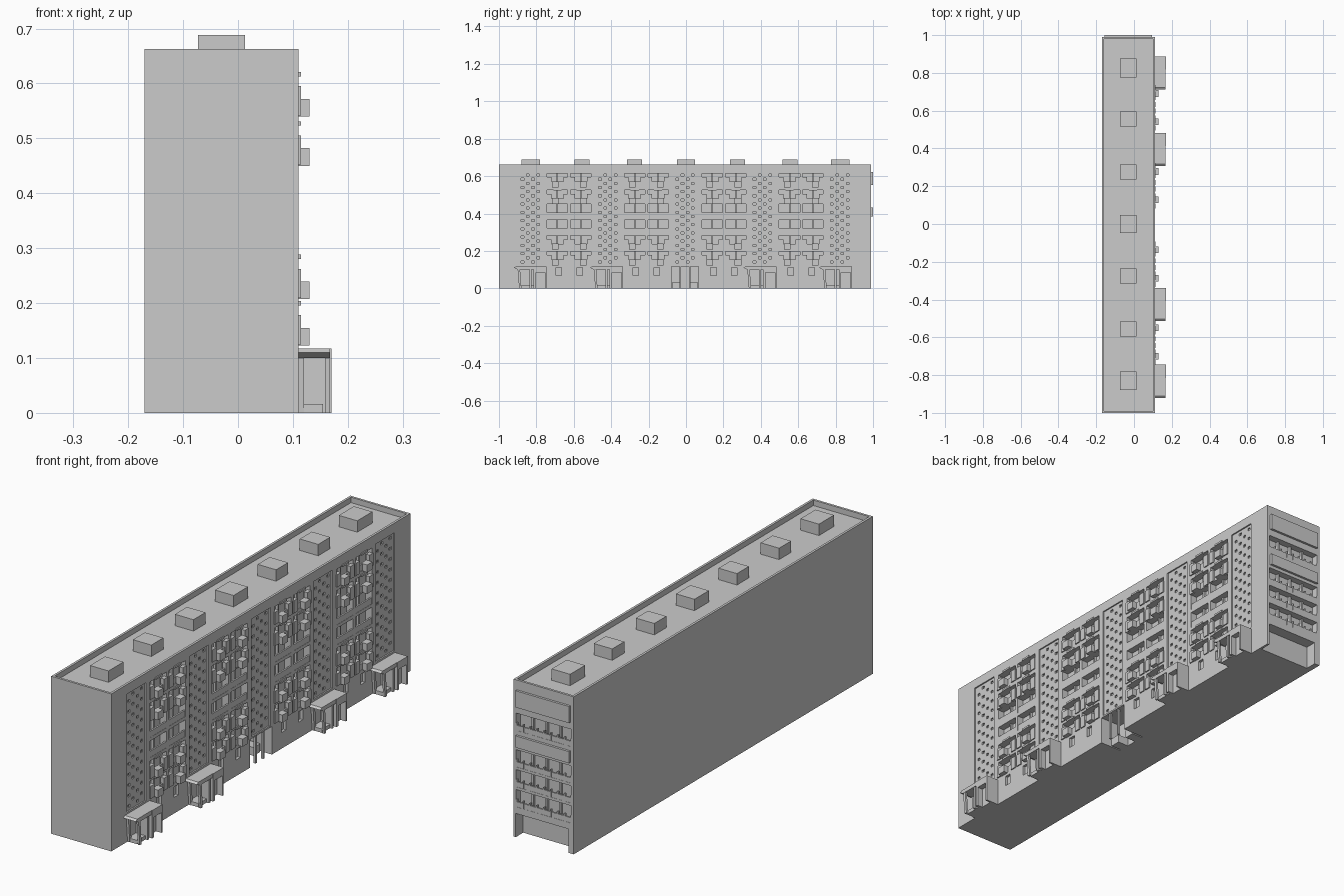
import bpy, bmesh
from mathutils import Matrix, Vector

if "Cube" in bpy.data.objects:
    bpy.data.objects.remove(bpy.data.objects["Cube"])


def boxes(name, items):
    """One object made of boxes given as (x0, x1, y0, y1, z0, z1)."""
    bm = bmesh.new()
    for x0, x1, y0, y1, z0, z1 in items:
        m = Matrix.Translation(((x0 + x1) / 2, (y0 + y1) / 2, (z0 + z1) / 2))
        m = m @ Matrix.Diagonal((x1 - x0, y1 - y0, z1 - z0, 1))
        bmesh.ops.create_cube(bm, size=1, matrix=m)
    me = bpy.data.meshes.new(name)
    bm.to_mesh(me)
    bm.free()
    ob = bpy.data.objects.new(name, me)
    bpy.context.collection.objects.link(ob)
    return ob


def prism(name, profile, x0, x1):
    """Extrude a (y, z) outline along x."""
    bm = bmesh.new()
    f = bm.faces.new([bm.verts.new((x0, y, z)) for y, z in profile])
    r = bmesh.ops.extrude_face_region(bm, geom=[f])
    vs = [v for v in r["geom"] if isinstance(v, bmesh.types.BMVert)]
    bmesh.ops.translate(bm, verts=vs, vec=Vector((x1 - x0, 0, 0)))
    bmesh.ops.recalc_face_normals(bm, faces=bm.faces)
    me = bpy.data.meshes.new(name)
    bm.to_mesh(me)
    bm.free()
    bpy.context.collection.objects.link(bpy.data.objects.new(name, me))


FX, EY, TOP = 0.11, 0.99, 0.663          # facade plane, end plane, parapet top
STAIRS = [-0.832, -0.418, -0.005, 0.408, 0.822]
BAYS = [-0.625, -0.212, 0.203, 0.616]
FLOORS = [0.128, 0.212, 0.296, 0.380, 0.455, 0.545]
END_ROWS = [0.128, 0.212, 0.296, 0.450]
ENTRIES = [-0.92, -0.513, 0.308, 0.712]

# main block and everything cut out of it
body = boxes("main_block", [(-0.17, FX, -1, EY, 0, TOP)])
cuts = [(-0.16, FX - 0.01, -0.99, EY - 0.01, 0.64, 0.8)]
cuts += [(FX - 0.02, 0.3, y - 0.063, y + 0.063, 0.125, 0.622) for y in STAIRS]
for b in BAYS:
    for s in (-1, 1):
        c = b + s * 0.0625
        cuts += [(FX - 0.03, 0.3, c - 0.055, c + 0.055, z, z + 0.07) for z in FLOORS]
        w = b + s * 0.056
        cuts.append((FX - 0.012, 0.3, w - 0.015, w + 0.015, 0.068, 0.112))
cuts += [(-0.158, 0.098, EY - 0.03, 1.2, z, z + 0.073) for z in END_ROWS]
cuts.append((-0.145, 0.1, EY - 0.05, 1.2, -0.1, 0.1))
cuts.append((0.01, 0.3, -0.078, 0.068, -0.1, 0.118))
cutter = boxes("cutter", cuts)
cutter.hide_render = True
mod = body.modifiers.new("openings", "BOOLEAN")
mod.operation, mod.solver, mod.object = "DIFFERENCE", "EXACT", cutter
bpy.context.view_layer.objects.active = body
bpy.ops.object.modifier_apply(modifier=mod.name)
bpy.data.objects.remove(cutter)

# roof houses
boxes("roof_houses", [(-0.073, 0.013, y - h, y + h, 0.635, 0.688) for y, h in
      [(-0.83, 0.05), (-0.555, 0.04), (-0.275, 0.04), (0, 0.048),
       (0.275, 0.04), (0.555, 0.04), (0.825, 0.05)]])

# perforated stairwell screens with staggered holes
for n, y in enumerate(STAIRS):
    bm = bmesh.new()
    cols, rows = 9, 45
    v = [[bm.verts.new((FX - 0.006, y - 0.063 + 0.126 * i / cols, 0.125 + 0.497 * j / rows))
          for j in range(rows + 1)] for i in range(cols + 1)]
    for i in range(cols):
        for j in range(rows):
            if not (i % 2 and j % 2 and (i + j) // 2 % 2):
                bm.faces.new((v[i][j], v[i + 1][j], v[i + 1][j + 1], v[i][j + 1]))
    me = bpy.data.meshes.new("stair_screen")
    bm.to_mesh(me)
    bm.free()
    ob = bpy.data.objects.new(f"stair_screen_{n + 1}", me)
    bpy.context.collection.objects.link(ob)
    ob.modifiers.new("thickness", "SOLIDIFY").thickness = 0.006

# balconies: parapets, projecting boxes, side frames and window mullions
parapets, fronts, frames, mullions = [], [], [], []
for b in BAYS:
    for s in (-1, 1):
        c, p = b + s * 0.0625, b + s * 0.075
        for k, z in enumerate(FLOORS):
            parapets.append((FX - 0.008, FX - 0.001, c - 0.056, c + 0.056, z - 0.001, z + 0.026))
            mullions.append((FX - 0.031, FX - 0.02, c - 0.004, c + 0.004, z - 0.001, z + 0.071))
            if k in (2, 3):
                continue
            fronts.append((FX - 0.009, 0.13, p - 0.0175, p + 0.0175, z - 0.005, z + 0.027))
            for e in (-1, 1):
                q = c + e * 0.045
                frames.append((FX - 0.012, 0.115, q - 0.013, q + 0.013, z - 0.003, z + 0.05))
            frames.append((FX - 0.004, 0.115, c - 0.022, c + 0.022, z + 0.068, z + 0.076))
boxes("balcony_parapets", parapets)
boxes("balcony_boxes", fronts)
boxes("balcony_side_frames", frames)
boxes("balcony_mullions", mullions)

# end wall: flat panels, loggia railings and posts
boxes("end_wall_panels", [(-0.155, 0.095, EY - 0.005, 1, z0, z1)
                          for z0, z1 in ((0.552, 0.622), (0.383, 0.432))])
rails, posts = [], []
for z in END_ROWS:
    rails.append((-0.159, 0.099, EY - 0.008, EY - 0.001, z - 0.001, z + 0.022))
    for i in range(9):
        x = -0.158 + 0.256 * i / 8
        posts.append((x - 0.003, x + 0.003, EY - 0.01, EY, z, z + 0.032))
    for i in (2, 4, 6):
        x = -0.158 + 0.256 * i / 8
        posts.append((x - 0.004, x + 0.004, EY - 0.031, EY - 0.018, z, z + 0.074))
boxes("loggia_railings", rails)
boxes("loggia_posts", posts)

# side entrances: an open porch with tilted canopy beside a boxed lobby
for n, y in enumerate(ENTRIES):
    a, m, e = y, y + 0.105, y + 0.175
    prism(f"porch_canopy_{n + 1}", [(a, 0.11), (a + 0.02, 0.1), (m, 0.1), (m, 0.117), (a + 0.01, 0.117)],
          FX - 0.005, 0.168)
    for k, (x0, x1) in enumerate(((0.11, 0.12), (0.158, 0.167))):
        prism(f"porch_leg_{n + 1}_{k + 1}", [(a + 0.028, 0), (a + 0.04, 0), (a + 0.033, 0.1), (a + 0.02, 0.1)], x0, x1)
    boxes(f"porch_step_{n + 1}", [(FX - 0.005, 0.155, a + 0.03, m, 0, 0.016),
                                  (FX - 0.005, 0.165, m - 0.022, m - 0.012, 0, 0.1)])
    # lobby walls, with a door opening on the street side
    boxes(f"lobby_{n + 1}", [(FX - 0.005, 0.17, e - 0.008, e, 0, 0.117),
                             (FX - 0.005, 0.17, m, m + 0.012, 0, 0.117),
                             (FX - 0.005, 0.17, m + 0.012, e - 0.008, 0.085, 0.117),
                             (FX - 0.005, 0.145, m + 0.012, e - 0.008, 0, 0.085)])

# central passage: pillars and low doors on the back wall
boxes("passage_pillars", [(0.096, 0.106, y - 0.004, y + 0.004, 0, 0.12) for y in (-0.03, 0.02)])
boxes("passage_low_walls", [(0.005, 0.06, y - 0.022, y + 0.022, 0, 0.035) for y in (-0.05, 0.04)])
